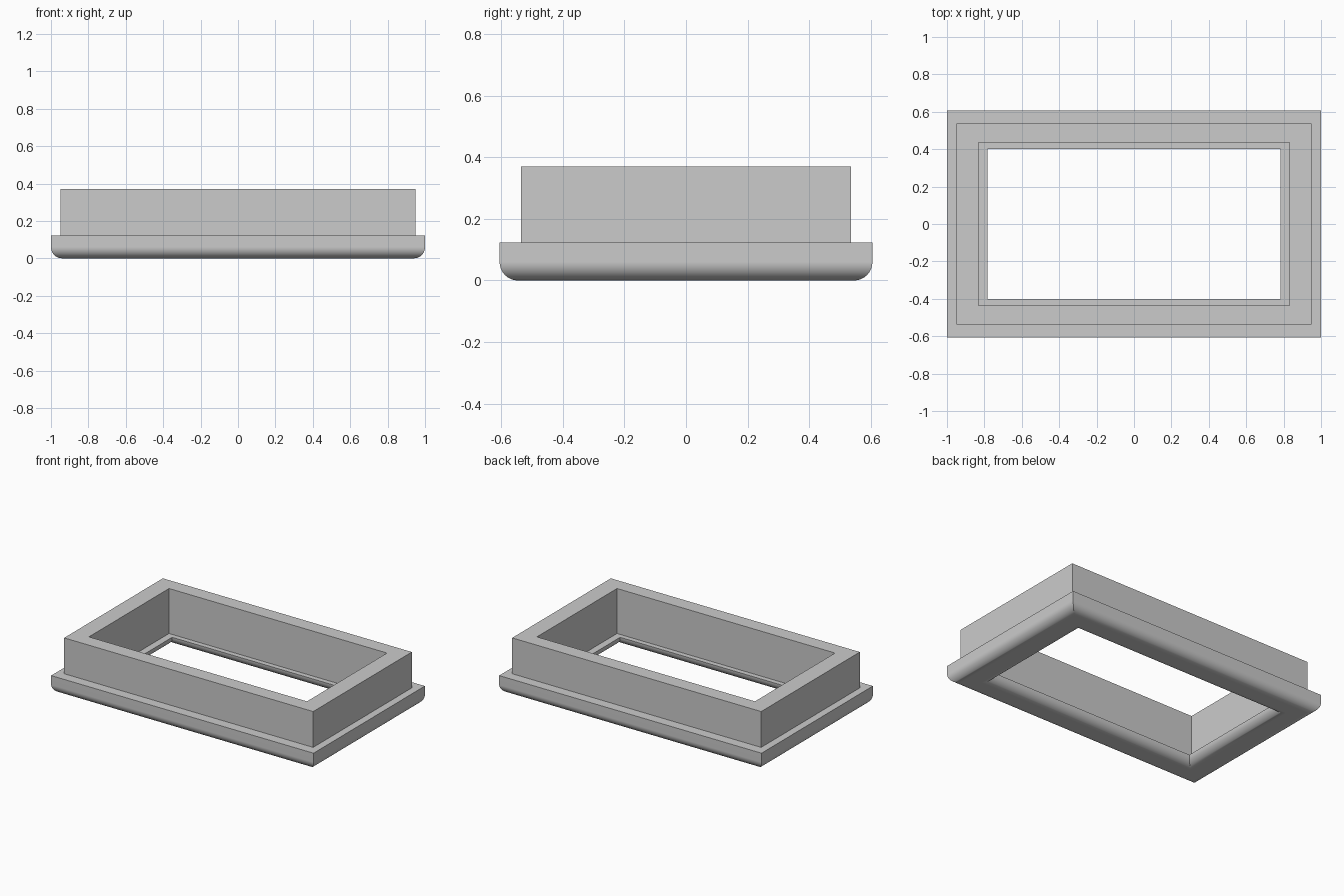
import bpy
import bmesh
from math import sin, cos, pi, radians

cube = bpy.data.objects.get("Cube")
if cube:
    bpy.data.objects.remove(cube, do_unlink=True)

grey = bpy.data.materials.new("plain grey")
grey.use_nodes = True
colour = (0.6, 0.6, 0.6, 1)
grey.diffuse_color = colour
grey.node_tree.nodes["Principled BSDF"].inputs["Base Color"].default_value = colour

# Half widths and half depths of the nested rectangles, and the heights
FLANGE = (1.0, 0.606)
WALL_OUT = (0.949, 0.537)
WALL_IN = (0.831, 0.436)
OPENING = (0.783, 0.401)
TOP, FLANGE_TOP, LEDGE = 0.37, 0.123, 0.06
RADIUS = 0.06
STEPS = 10


def rounded_edge(size, inward):
    """Quarter round from the vertical side down to the flat underside."""
    rings = []
    for i in range(STEPS + 1):
        a = i / STEPS * pi / 2
        d = inward * RADIUS * (1 - cos(a))
        rings.append((size[0] - d, size[1] - d, RADIUS * (1 - sin(a))))
    return rings


def rectangular_sweep(name, rings):
    """Join closed profile rings around a rectangle with mitred corners."""
    bm = bmesh.new()
    loops = [[bm.verts.new((sx * x, sy * y, z))
              for sx, sy in ((-1, -1), (1, -1), (1, 1), (-1, 1))]
             for x, y, z in rings]
    for a, b in zip(loops, loops[1:] + loops[:1]):
        for i in range(4):
            j = (i + 1) % 4
            bm.faces.new((a[i], a[j], b[j], b[i]))
    bmesh.ops.recalc_face_normals(bm, faces=bm.faces)
    mesh = bpy.data.meshes.new(name)
    bm.to_mesh(mesh)
    bm.free()
    mesh.materials.append(grey)
    obj = bpy.data.objects.new(name, mesh)
    bpy.context.collection.objects.link(obj)
    return obj


# Frame: upright wall, wider flange, inner ledge and rounded underside
profile = [(*WALL_IN, TOP), (*WALL_OUT, TOP), (*WALL_OUT, FLANGE_TOP),
           (*FLANGE, FLANGE_TOP)]
profile += rounded_edge(FLANGE, 1)
profile += reversed(rounded_edge(OPENING, -1))
profile += [(*WALL_IN, LEDGE)]
frame = rectangular_sweep("flanged_frame", profile)

# Smooth the rounded edges while the flat faces stay flat
bpy.ops.object.select_all(action="DESELECT")
frame.select_set(True)
bpy.context.view_layer.objects.active = frame
bpy.ops.object.shade_smooth_by_angle(angle=radians(30))
normals = frame.modifiers.new("flat_face_normals", "WEIGHTED_NORMAL")
normals.keep_sharp = True
